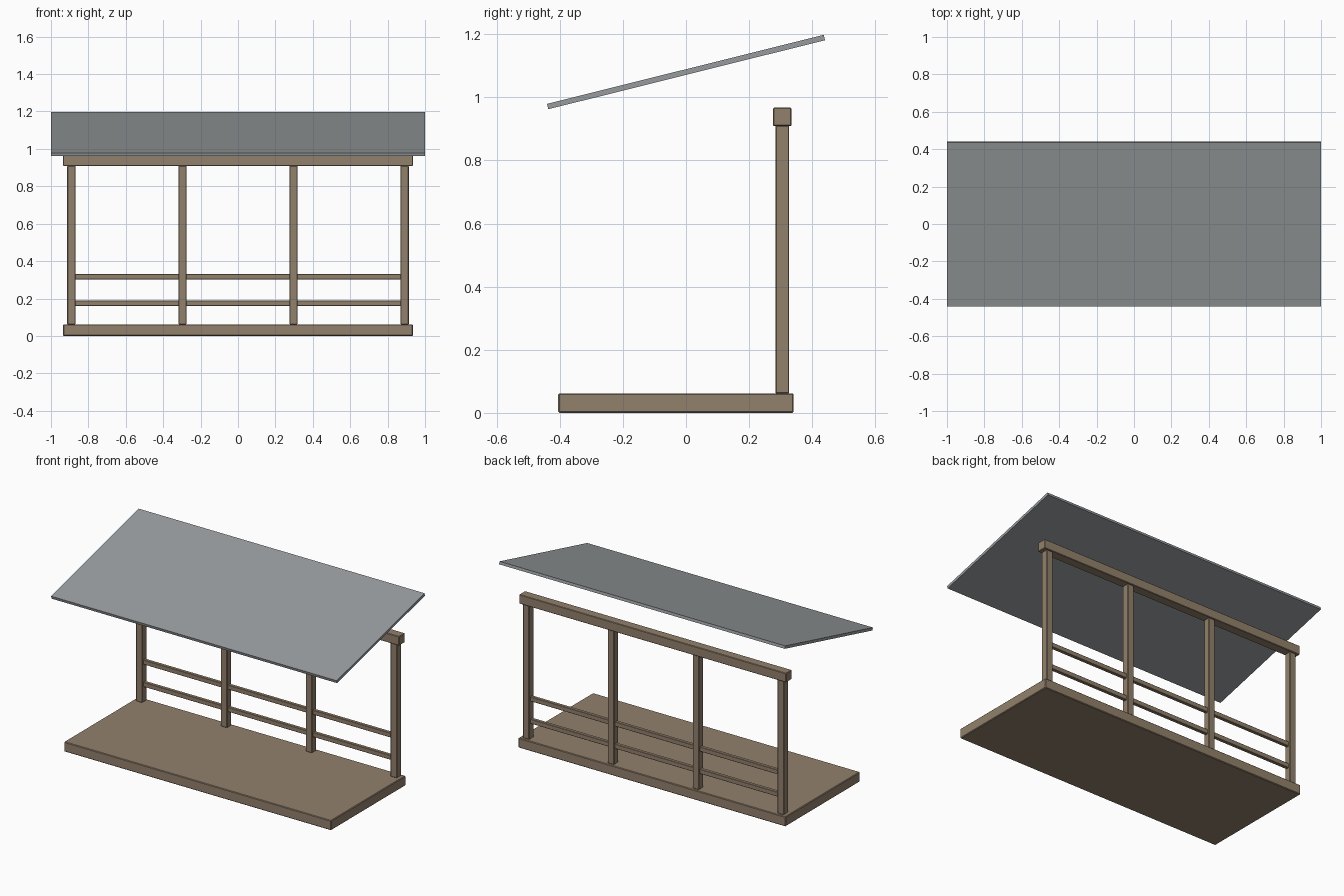
import bpy
import math

cube = bpy.data.objects.get("Cube")
if cube:
    bpy.data.objects.remove(cube, do_unlink=True)


def material(name, rgb):
    mat = bpy.data.materials.new(name)
    mat.use_nodes = True
    color = (*rgb, 1.0)
    mat.diffuse_color = color
    mat.node_tree.nodes["Principled BSDF"].inputs["Base Color"].default_value = color
    return mat


wood = material("weathered wood", (0.29, 0.22, 0.15))
metal = material("grey roofing", (0.31, 0.33, 0.34))


def box(name, center, size, mat, tilt=0.0, bevel=0.0):
    """Box of a given size, tilted about x, with an optional softened edge."""
    bpy.ops.mesh.primitive_cube_add(size=1, location=center)
    obj = bpy.context.object
    obj.name = name
    obj.scale = size
    bpy.ops.object.transform_apply(location=False, rotation=False, scale=True)
    obj.rotation_euler.x = tilt
    obj.data.materials.append(mat)
    if bevel:
        mod = obj.modifiers.new("soft edges", 'BEVEL')
        mod.width = bevel
        mod.segments = 1
    return obj


# Deck and top beam
WIDTH = 1.87
DECK_TOP = 0.062
BEAM_BOTTOM = 0.91
POST_Y = 0.305
box("deck", (0, -0.032, DECK_TOP / 2), (WIDTH, 0.746, DECK_TOP), wood, bevel=0.004)
box("top_beam", (0, POST_Y, 0.938), (WIDTH, 0.059, 0.058), wood, bevel=0.003)

# Four evenly spaced posts along the back
post_height = BEAM_BOTTOM - DECK_TOP
post_x = [-0.891 + i * 0.594 for i in range(4)]
for i, x in enumerate(post_x):
    box(f"post_{i + 1}", (x, POST_Y, DECK_TOP + post_height / 2),
        (0.044, 0.044, post_height), wood, bevel=0.003)

# Two rails through the posts
for name, z in (("lower_rail", 0.175), ("upper_rail", 0.316)):
    box(name, (0, POST_Y, z), (1.782, 0.022, 0.029), wood, bevel=0.002)

# Sloped roof sheet, floating above the beam
box("roof", (0, 0, 1.08), (2.0, 0.904, 0.0175), metal, tilt=math.radians(14))
